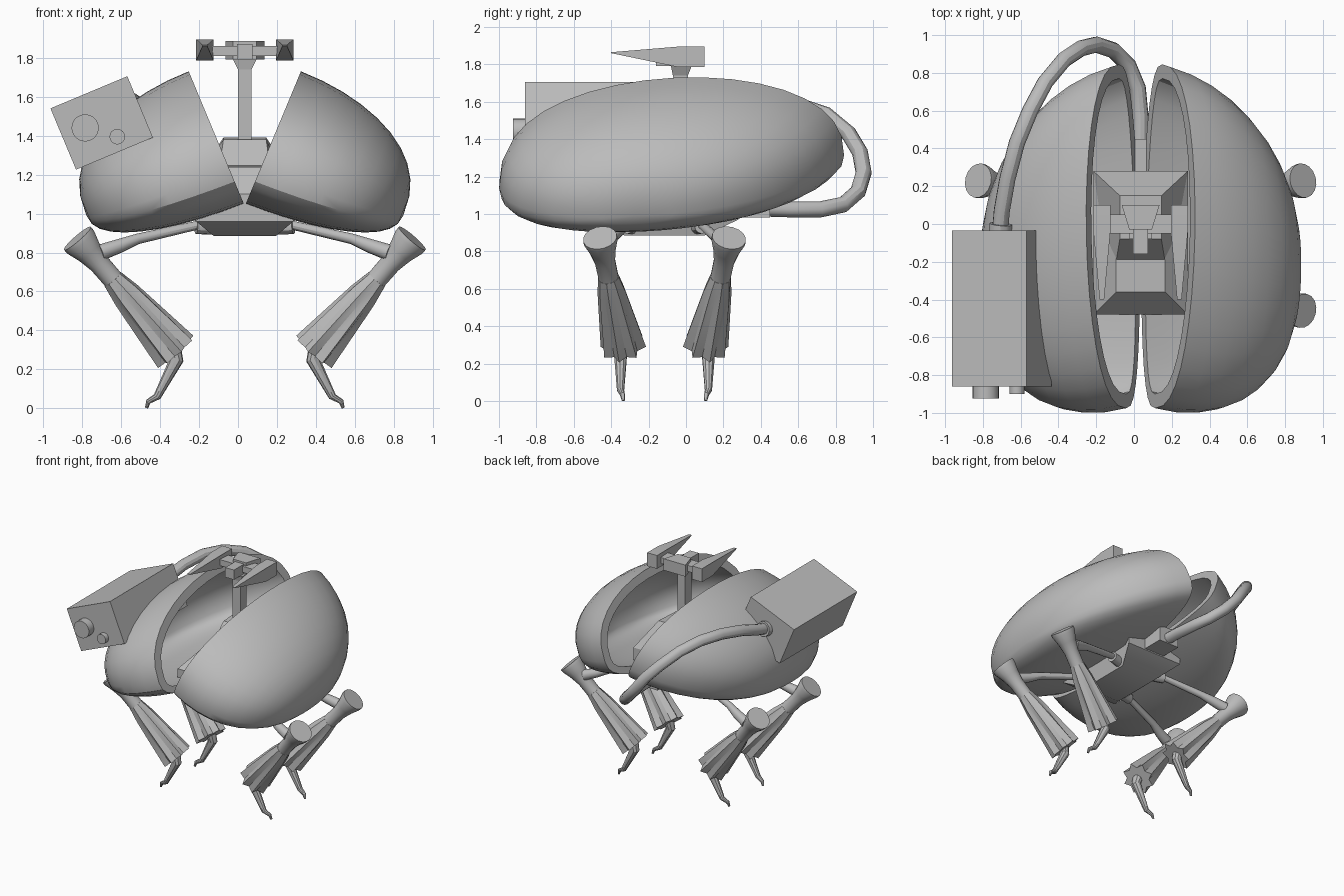
import bpy, bmesh
from math import sin, cos, pi, radians
from mathutils import Vector, Matrix

if "Cube" in bpy.data.objects:
    bpy.data.objects.remove(bpy.data.objects["Cube"])

CX = 0.035      # mirror plane of the body
LEG_Y = -0.115  # mirror plane between front and back legs
parts = []

grey = bpy.data.materials.new("plain grey")
grey.use_nodes = True
grey.diffuse_color = (0.5, 0.5, 0.5, 1)
grey.node_tree.nodes["Principled BSDF"].inputs["Base Color"].default_value = (0.5, 0.5, 0.5, 1)


def finish(name, bm):
    bmesh.ops.recalc_face_normals(bm, faces=bm.faces)
    mesh = bpy.data.meshes.new(name)
    bm.to_mesh(mesh)
    bm.free()
    mesh.materials.append(grey)
    ob = bpy.data.objects.new(name, mesh)
    bpy.context.collection.objects.link(ob)
    parts.append(ob)
    return ob


def bridge(bm, a, b):
    for i in range(len(a)):
        j = (i + 1) % len(a)
        bm.faces.new((a[i], a[j], b[j], b[i]))


def loft(name, rings, sides=16, star=None):
    """Tube through (x, y, z, radius) rings; star pulls in every other side."""
    bm = bmesh.new()
    pts = [Vector(r[:3]) for r in rings]
    last, rot, loops = None, None, []
    for i, p in enumerate(pts):
        t = (pts[min(i + 1, len(pts) - 1)] - pts[max(i - 1, 0)]).normalized()
        rot = t.to_track_quat('Z', 'Y') if last is None else last.rotation_difference(t) @ rot
        last = t
        loop = []
        for k in range(sides):
            r = rings[i][3] * (star[i] if star and k % 2 else 1)
            a = 2 * pi * k / sides
            loop.append(bm.verts.new(p + rot @ Vector((r * cos(a), r * sin(a), 0))))
        loops.append(loop)
    for a, b in zip(loops, loops[1:]):
        bridge(bm, a, b)
    bm.faces.new(loops[0])
    bm.faces.new(loops[-1])
    return finish(name, bm)


def slab(name, profile, cx=CX):
    """Solid from a side profile of (y, z, half width)."""
    bm = bmesh.new()
    a, b = [[bm.verts.new((cx + s * w, y, z)) for y, z, w in profile] for s in (-1, 1)]
    bridge(bm, a, b)
    bm.faces.new(a)
    bm.faces.new(b)
    return finish(name, bm)


def box(name, x, y, z, turn=0):
    """Box from three (low, high) ranges, turned about its own y axis."""
    bm = bmesh.new()
    bmesh.ops.create_cube(bm, size=1)
    spans = (x, y, z)
    size = [b - a for a, b in spans]
    mid = Vector([(a + b) / 2 for a, b in spans])
    bm.transform(Matrix.Translation(mid) @ Matrix.Rotation(turn, 4, 'Y') @ Matrix.Diagonal((*size, 1)))
    return finish(name, bm)


# Hollow half-egg shells, arched above and flatter below, opening upward and inward
def shell(name, side):
    bm = bmesh.new()
    along, out = Vector((0.384, 0, 0.923)), Vector((0.923, 0, -0.384))
    base = Vector((0.005, 0, 1.05))
    segs, layers = 36, 10

    def dome(ry, rise, drop, depth):
        loops = []
        for k in range(layers):
            f = 0.5 * pi * k / layers
            shrink = cos(f) ** 0.84
            loop = []
            for i in range(segs):
                a = 2 * pi * i / segs
                lift = rise * sin(a) ** 0.85 if 0 < a < pi else -drop * abs(sin(a)) ** 0.75
                u = 0.235 + 0.02 * sin(f) + shrink * (lift + 0.05 * cos(a))
                p = base + along * u + out * depth * sin(f)
                y = -0.065 - 0.2 * sin(f) + ry * shrink * cos(a)
                loop.append(bm.verts.new((CX + side * p.x, y, p.z)))
            loops.append(loop)
        tip = base + along * 0.255 + out * depth
        pole = bm.verts.new((CX + side * tip.x, -0.265, tip.z))
        for a, b in zip(loops, loops[1:]):
            bridge(bm, a, b)
        for i in range(segs):
            bm.faces.new((loops[-1][i], loops[-1][(i + 1) % segs], pole))
        return loops[0]

    bridge(bm, dome(0.91, 0.5, 0.23, 0.77), dome(0.835, 0.43, 0.17, 0.7))
    finish(name, bm)


shell("left_shell", 1)
shell("right_shell", -1)

# Central hull, sloping deck, raised back and hose socket
slab("lower_hull", [(-0.33, 0.885, 0.16), (-0.48, 0.96, 0.25), (-0.48, 1.1, 0.25),
                    (0.28, 1.18, 0.25), (0.28, 0.97, 0.25), (0.1, 0.885, 0.16)])
slab("deck", [(-0.48, 1.1, 0.25), (-0.36, 1.24, 0.13), (0.2, 1.26, 0.13), (0.28, 1.18, 0.25)])
slab("raised_back", [(-0.2, 1.23, 0.13), (-0.08, 1.38, 0.11), (0.15, 1.39, 0.11),
                     (0.28, 1.18, 0.25), (0, 1.15, 0.22)])
box("hose_socket", (CX - 0.09, CX + 0.09), (0.2, 0.45), (0.98, 1.11))

# Mast and sight head
box("mast", (CX - 0.035, CX + 0.035), (-0.07, 0.01), (1.35, 1.76))
slab("mast_collar", [(-0.07, 1.74, 0.035), (-0.08, 1.79, 0.06), (0.03, 1.79, 0.06), (0.01, 1.74, 0.035)])
slab("head_block", [(-0.03, 1.79, 0.06), (-0.03, 1.885, 0.06), (0.1, 1.885, 0.1), (0.1, 1.79, 0.1)])
box("head_nose", (CX - 0.04, CX + 0.04), (-0.16, 0), (1.79, 1.87))
box("head_beam", (CX - 0.2, CX + 0.2), (-0.05, 0.05), (1.81, 1.86))
for word, s in (("left", 1), ("right", -1)):
    slab(word + "_blade", [(0.1, 1.785, 0.045), (0.1, 1.895, 0.045), (-0.04, 1.895, 0.045),
                           (-0.4, 1.865, 0.012), (-0.4, 1.86, 0.012), (-0.04, 1.785, 0.045)], CX + s * 0.205)

# Tilted side pod with two lenses
box("pod", (-0.914, -0.486), (-0.86, -0.035), (1.295, 1.636), radians(-22.7))
loft("large_lens", [(-0.785, -0.8, 1.44, 0.07), (-0.785, -0.925, 1.44, 0.07)], 20)
loft("small_lens", [(-0.62, -0.8, 1.395, 0.04), (-0.62, -0.9, 1.395, 0.04)], 16)

# Hose from the socket round the back to the pod
hose = [(CX, 0.4, 1.03), (CX, 0.56, 1.025), (0.02, 0.72, 1.025), (-0.03, 0.84, 1.05), (-0.11, 0.92, 1.12),
        (-0.2, 0.95, 1.22), (-0.28, 0.93, 1.33), (-0.37, 0.87, 1.43), (-0.47, 0.75, 1.53), (-0.55, 0.6, 1.58),
        (-0.62, 0.43, 1.59), (-0.67, 0.24, 1.56), (-0.7, 0.07, 1.51), (-0.71, -0.05, 1.48)]
loft("hose", [(*p, 0.043) for p in hose], 12)
loft("hose_collar", [(-0.705, 0.0, 1.49, 0.06), (-0.71, -0.06, 1.48, 0.06)], 12)

# Four legs
for end, fy in (("front", 1), ("back", -1)):
    for word, s in (("left", 1), ("right", -1)):
        def at(x, y, z, r):
            return (CX + s * x, LEG_Y + fy * y, z, r)

        tag = end + "_" + word
        knee, ankle = Vector((0.86, -0.345, 0.873)), Vector((0.355, -0.22, 0.29))

        def limb(t, r):
            return at(*knee.lerp(ankle, t), r)

        loft(tag + "_hip", [at(0.13, -0.17, 0.93, 0.04), at(0.25, -0.2, 0.935, 0.04)], 12)
        loft(tag + "_strut", [at(0.2, -0.19, 0.95, 0.022), at(0.55, -0.28, 0.87, 0.027),
                              at(0.64, -0.31, 0.835, 0.036), at(0.74, -0.335, 0.8, 0.042)], 12)
        loft(tag + "_knee", [limb(0, 0.092), limb(0.03, 0.092), limb(0.12, 0.07), limb(0.22, 0.055),
                             limb(0.35, 0.054), limb(0.5, 0.06)], 16)
        loft(tag + "_sleeve", [limb(0.36, 0.056), limb(0.5, 0.078), limb(1, 0.125)], 16, (1, 0.88, 0.72))
        loft(tag + "_foot", [at(0.375, -0.23, 0.33, 0.045), at(0.35, -0.235, 0.25, 0.036),
                             at(0.45, -0.235, 0.06, 0.02), at(0.495, -0.225, 0.035, 0.014),
                             at(0.505, -0.22, 0.002, 0.008)], 10)

# Smooth shading with crisp edges
bpy.ops.object.select_all(action='DESELECT')
for ob in parts:
    ob.select_set(True)
bpy.context.view_layer.objects.active = parts[0]
bpy.ops.object.shade_smooth_by_angle(angle=radians(30))
